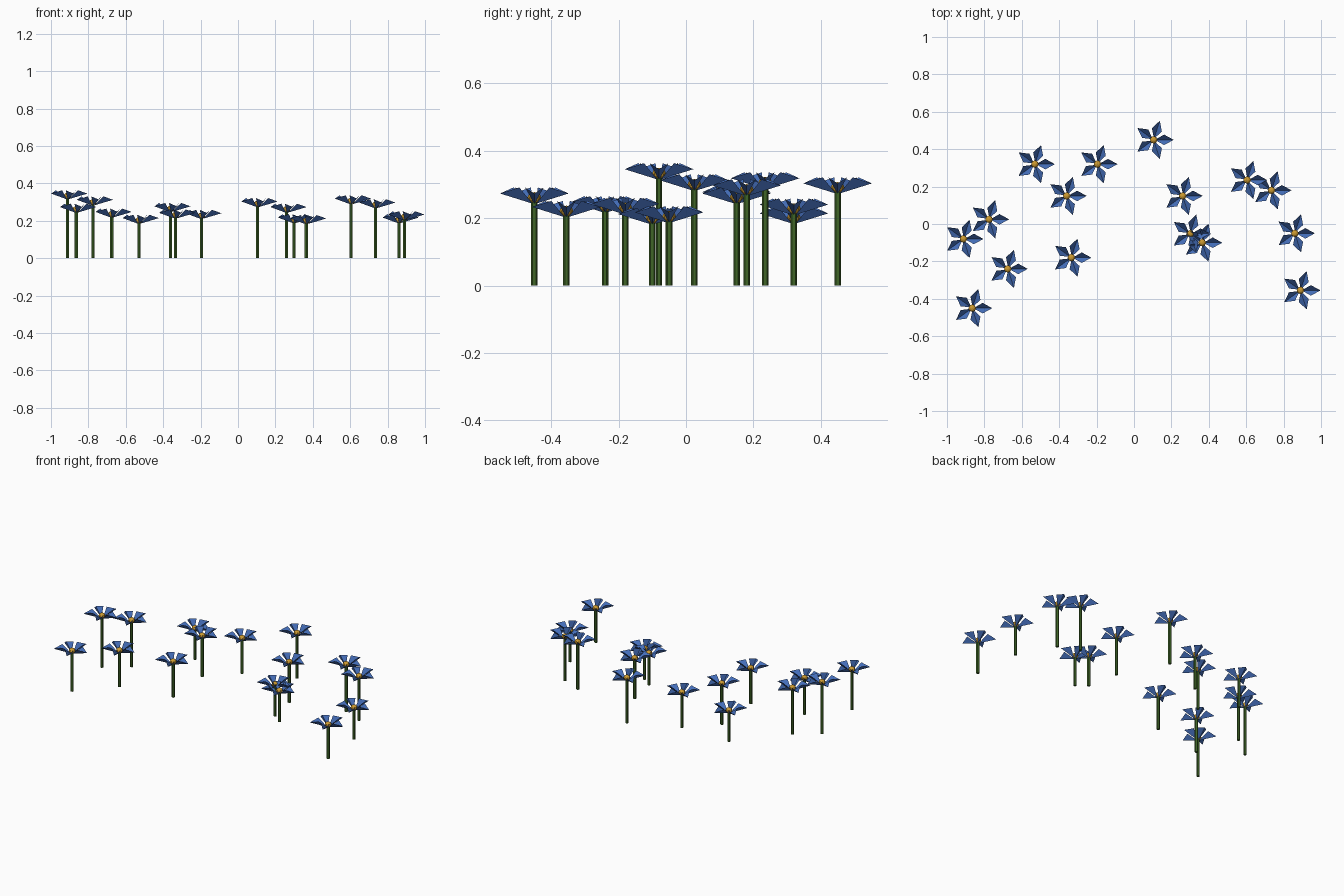
import bpy, bmesh, math
from mathutils import Vector, Matrix

if "Cube" in bpy.data.objects:
    bpy.data.objects.remove(bpy.data.objects["Cube"])


def material(name, rgb):
    m = bpy.data.materials.new(name)
    m.diffuse_color = (*rgb, 1)
    m.use_nodes = True
    m.node_tree.nodes["Principled BSDF"].inputs["Base Color"].default_value = m.diffuse_color
    return m


GREEN = material("stem_green", (0.05, 0.13, 0.02))
BLUE = material("petal_blue", (0.06, 0.16, 0.50))
GOLD = material("centre_gold", (0.62, 0.33, 0.03))

# x, y and stem height of each flower
FLOWERS = [
    (0.105, 0.45, 0.273), (-0.53, 0.32, 0.184), (-0.195, 0.32, 0.21),
    (-0.36, 0.15, 0.247), (0.26, 0.15, 0.243), (0.605, 0.235, 0.288),
    (0.735, 0.18, 0.267), (-0.775, 0.025, 0.282), (-0.912, -0.08, 0.315),
    (-0.675, -0.24, 0.217), (-0.865, -0.45, 0.243), (-0.335, -0.18, 0.212),
    (0.30, -0.052, 0.187), (0.365, -0.10, 0.182), (0.86, -0.05, 0.187),
    (0.89, -0.355, 0.203),
]


def add_object(name, bm, mat, loc=(0, 0, 0)):
    mesh = bpy.data.meshes.new(name)
    bm.to_mesh(mesh)
    bm.free()
    mesh.materials.append(mat)
    ob = bpy.data.objects.new(name, mesh)
    ob.location = loc
    bpy.context.collection.objects.link(ob)
    return ob


def stem(x, y, h):
    bm = bmesh.new()
    bmesh.ops.create_cone(bm, cap_ends=True, segments=6, radius1=0.0095,
                          radius2=0.0095, depth=h + 0.005,
                          matrix=Matrix.Translation((0, 0, (h + 0.005) / 2)))
    add_object("stem", bm, GREEN, (x, y, 0))


def petals(x, y, h):
    # five kite-shaped petals, each folded along its keel
    bm = bmesh.new()
    for i in range(5):
        rot = Matrix.Rotation(i * math.tau / 5, 3, 'Z')
        base, left, right, tip = [
            bm.verts.new(rot @ Vector(p)) for p in
            ((0.006, 0, 0), (0.056, 0.028, 0.048),
             (0.056, -0.028, 0.048), (0.107, 0, 0.030))]
        bm.faces.new((base, tip, left))
        bm.faces.new((base, right, tip))
    add_object("petals", bm, BLUE, (x, y, h))


def centre(x, y, h):
    bm = bmesh.new()
    bmesh.ops.create_uvsphere(bm, u_segments=8, v_segments=6, radius=0.02,
                              matrix=Matrix.Diagonal((1, 1, 0.8, 1)))
    add_object("flower_centre", bm, GOLD, (x, y, h + 0.018))


for f in FLOWERS:
    stem(*f)
    petals(*f)
    centre(*f)
